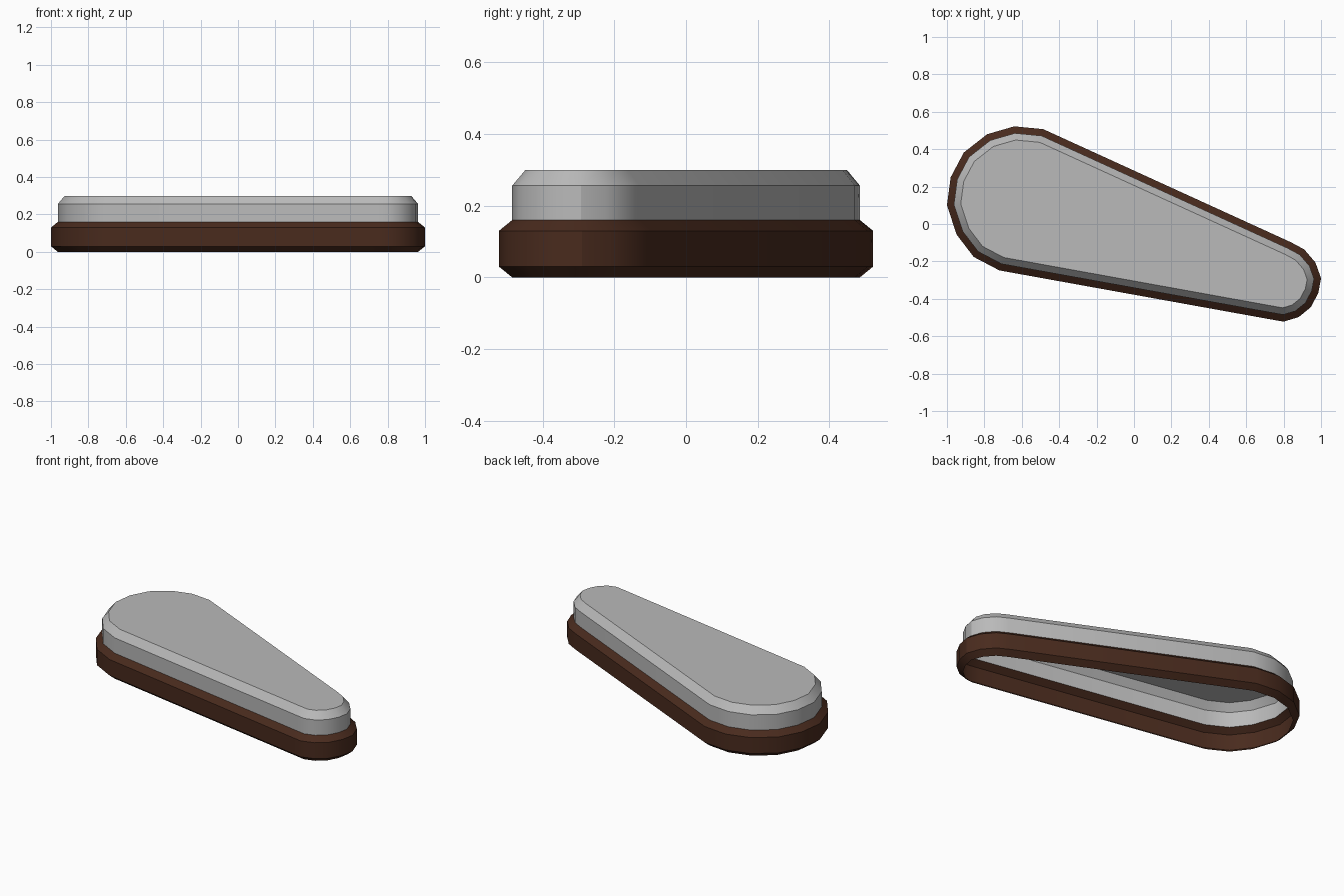
import bpy, bmesh, math
from mathutils import Vector

if "Cube" in bpy.data.objects:
    bpy.data.objects.remove(bpy.data.objects["Cube"])

# Teardrop outline seen from above, counter-clockwise
OUTLINE = [Vector(p) for p in [
    (-0.72, -0.248), (0.72, -0.508), (0.80, -0.522), (0.88, -0.498),
    (0.945, -0.445), (0.985, -0.37), (1.0, -0.29), (0.97, -0.206),
    (0.91, -0.136), (0.84, -0.098), (-0.485, 0.507), (-0.64, 0.522),
    (-0.785, 0.48), (-0.91, 0.382), (-0.98, 0.25), (-1.0, 0.10),
    (-0.948, -0.057), (-0.857, -0.176)]]


def inset(points, d):
    """Move every side of the outline inward by d."""
    result = []
    for i, p in enumerate(points):
        a = (p - points[i - 1]).normalized()
        b = (points[(i + 1) % len(points)] - p).normalized()
        na, nb = Vector((-a.y, a.x)), Vector((-b.y, b.x))
        result.append(p + (na + nb) * d / (1 + na.dot(nb)))
    return result


def shell(name, profile, color, cap=False):
    """Skin the outline through (inset, height) levels."""
    bm = bmesh.new()
    rings = [[bm.verts.new((p.x, p.y, z)) for p in inset(OUTLINE, d)]
             for d, z in profile]
    n = len(OUTLINE)
    for lo, hi in zip(rings, rings[1:]):
        for i in range(n):
            j = (i + 1) % n
            bm.faces.new((lo[i], lo[j], hi[j], hi[i]))
    if cap:
        bm.faces.new(rings[-1])
    mesh = bpy.data.meshes.new(name)
    bm.to_mesh(mesh)
    bm.free()
    obj = bpy.data.objects.new(name, mesh)
    bpy.context.collection.objects.link(obj)
    mat = bpy.data.materials.new(name + "_color")
    mat.diffuse_color = color
    mat.use_nodes = True
    mat.node_tree.nodes["Principled BSDF"].inputs["Base Color"].default_value = mat.diffuse_color
    mesh.materials.append(mat)
    bpy.ops.object.select_all(action='DESELECT')
    obj.select_set(True)
    bpy.context.view_layer.objects.active = obj
    bpy.ops.object.shade_smooth_by_angle(angle=math.radians(30))
    return obj


# Brown band, chamfered above and below, open underneath
shell("base_band", [(0.036, 0), (0, 0.03), (0, 0.13), (0.036, 0.16)],
      (0.066, 0.0235, 0.0125, 1))

# Grey raised cover with chamfered rim and flat top
shell("top_cover", [(0.036, 0.16), (0.036, 0.256), (0.072, 0.30)],
      (0.49, 0.49, 0.49, 1), cap=True)
